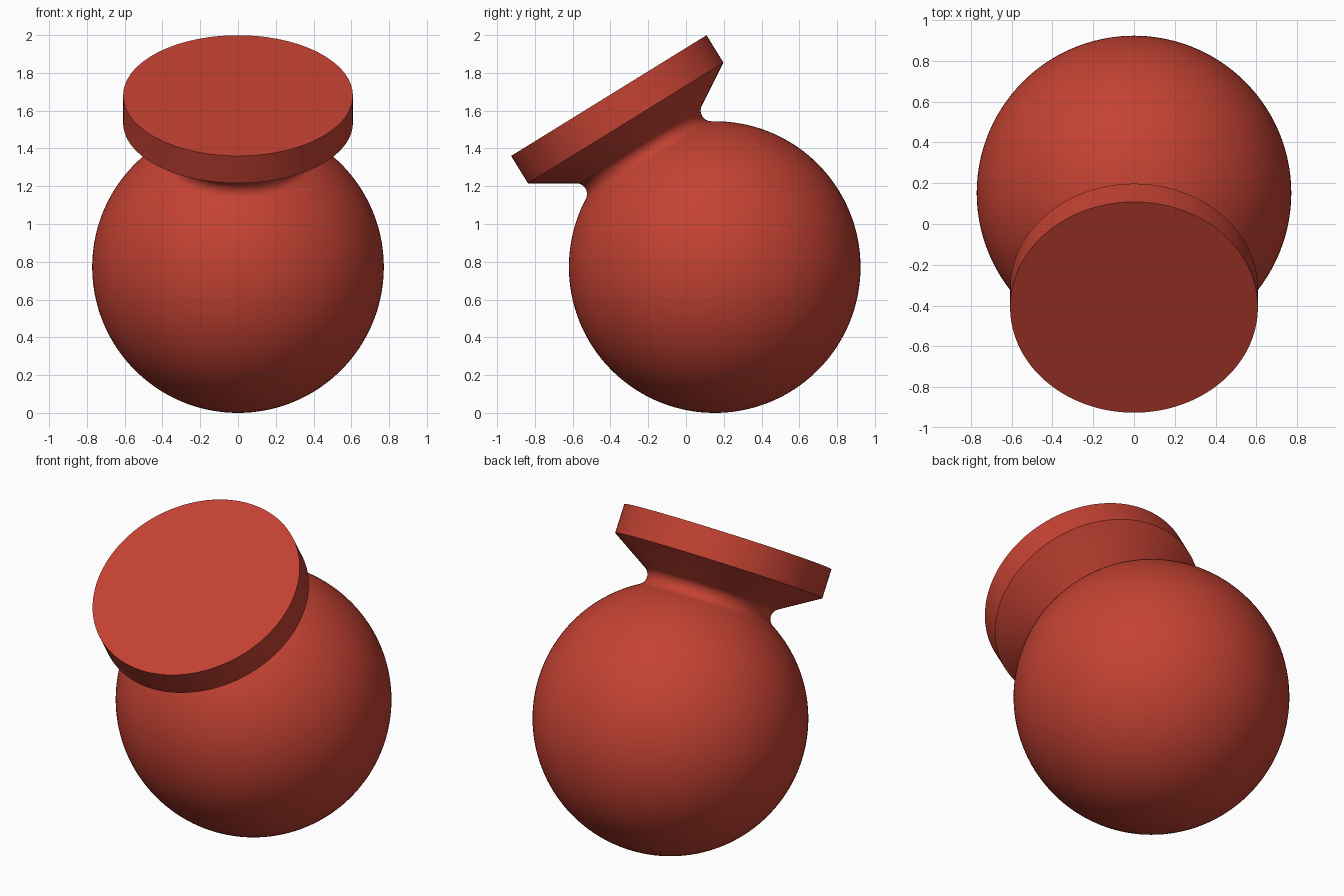
import bpy, bmesh, math
from mathutils import Vector, Matrix

if "Cube" in bpy.data.objects:
    bpy.data.objects.remove(bpy.data.objects["Cube"])

TILT = math.radians(31.7)      # forward lean of the knob's axis
R = 0.772                      # ball radius
CENTRE = Vector((0, 0.152, R))
RIM_R, RIM_LOW, RIM_TOP = 0.608, 0.897, 1.067   # disc radius and heights along the axis
FILLET = 0.057                 # rounding between ball and neck
STEPS = 128

red = bpy.data.materials.new("brick red")
red.diffuse_color = (0.55, 0.054, 0.033, 1)
red.use_nodes = True
red.node_tree.nodes["Principled BSDF"].inputs["Base Color"].default_value = red.diffuse_color

# Fillet circle tangent to both the ball and the conical underside of the disc
rim = Vector((RIM_R, RIM_LOW))
inward = Vector((-math.cos(TILT), -math.sin(TILT)))
normal = Vector((math.sin(TILT), -math.cos(TILT)))
b = rim + normal * FILLET
bd = b.dot(inward)
s = -bd - math.sqrt(bd * bd - b.length_squared + (R + FILLET) ** 2)
c = b + inward * s


def arc(centre, radius, a0, a1, n):
    return [centre + Vector((math.cos(a), math.sin(a))) * radius
            for a in (a0 + (a1 - a0) * i / n for i in range(n + 1))]


# Profile (radius, height): ball, fillet, cone, disc side, flat top
ball_end = math.atan2(c.y, c.x)
profile = arc(Vector((0, 0)), R, -math.pi / 2, ball_end, 72)
profile[0].x = 0
profile += arc(c, FILLET, ball_end + math.pi, math.atan2(-normal.y, -normal.x), 14)[1:]
profile += [rim, Vector((RIM_R, RIM_TOP)), Vector((0, RIM_TOP))]

# Lathe the profile
bm = bmesh.new()
verts = [bm.verts.new((p.x, 0, p.y)) for p in profile]
edges = [bm.edges.new(pair) for pair in zip(verts, verts[1:])]
bmesh.ops.spin(bm, geom=verts + edges, cent=(0, 0, 0), axis=(0, 0, 1),
               angle=2 * math.pi, steps=STEPS, use_merge=False)
bmesh.ops.remove_doubles(bm, verts=bm.verts, dist=1e-5)
bmesh.ops.recalc_face_normals(bm, faces=bm.faces)
# Lean the axis towards the front
bm.transform(Matrix.Translation(CENTRE) @ Matrix.Rotation(TILT, 4, 'X'))

mesh = bpy.data.meshes.new("ball_with_disc")
bm.to_mesh(mesh)
bm.free()
mesh.materials.append(red)
obj = bpy.data.objects.new("ball_with_disc", mesh)
bpy.context.collection.objects.link(obj)
bpy.context.view_layer.objects.active = obj
obj.select_set(True)
bpy.ops.object.shade_smooth_by_angle(angle=math.radians(30))
